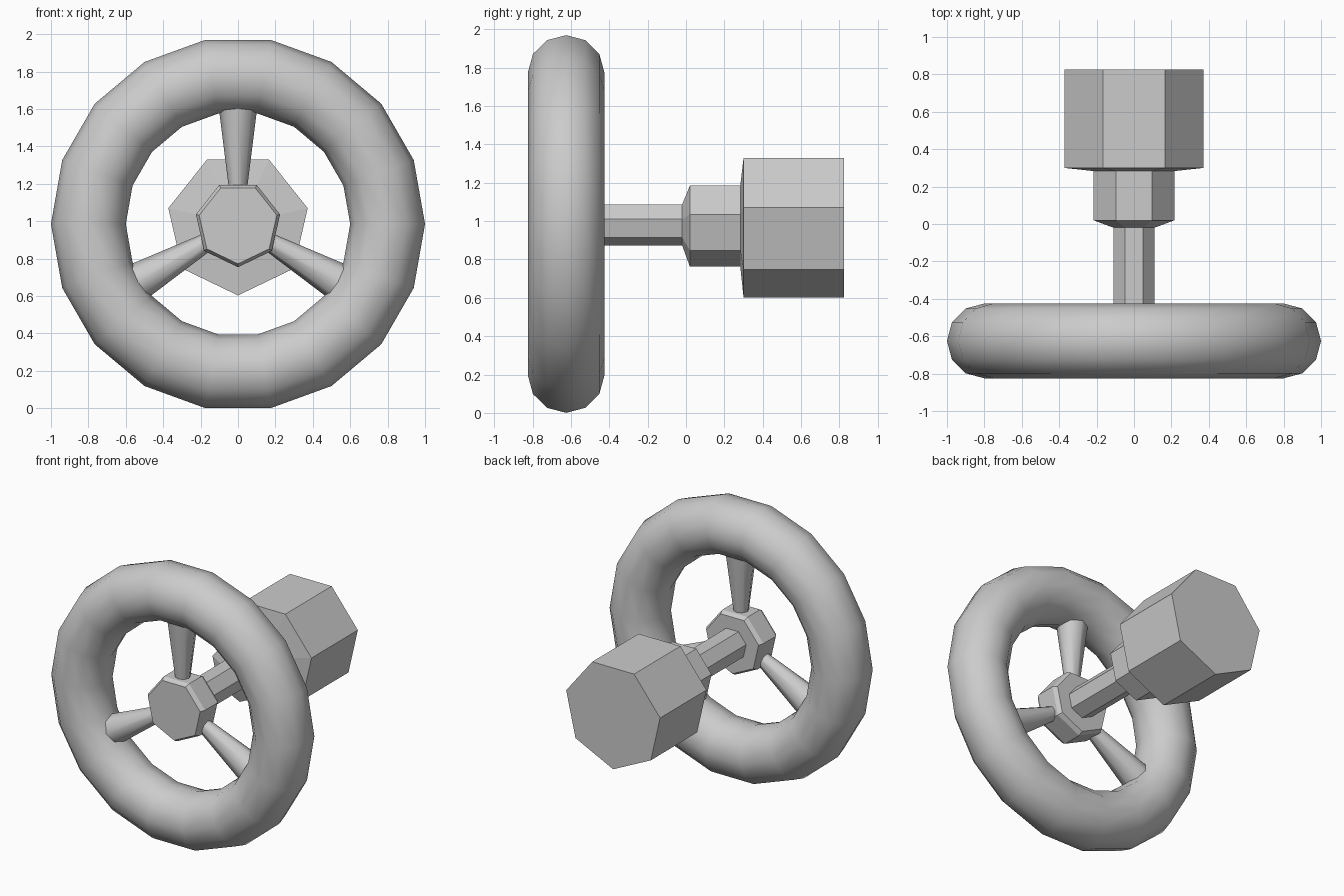
import bpy, bmesh
from math import pi, sin, cos, radians

if "Cube" in bpy.data.objects:
    bpy.data.objects.remove(bpy.data.objects["Cube"])

CZ = 0.985       # height of the shared axis
RING_Y = -0.625  # centre plane of the hand wheel


def lathe(name, profile, sides=7):
    """Turn (radius, y) points about the y axis, one corner pointing down."""
    bm = bmesh.new()
    rings = []
    for r, y in profile:
        rings.append([bm.verts.new((r * sin(2 * pi * i / sides), y,
                                    CZ - r * cos(2 * pi * i / sides)))
                      for i in range(sides)])
    for a, b in zip(rings, rings[1:]):
        for i in range(sides):
            j = (i + 1) % sides
            bm.faces.new((a[i], a[j], b[j], b[i]))
    bm.faces.new(rings[0])
    bm.faces.new(rings[-1])
    bmesh.ops.recalc_face_normals(bm, faces=bm.faces[:])
    mesh = bpy.data.meshes.new(name)
    bm.to_mesh(mesh)
    bm.free()
    obj = bpy.data.objects.new(name, mesh)
    bpy.context.collection.objects.link(obj)
    return obj


# Wheel rim
bpy.ops.mesh.primitive_torus_add(major_segments=18, minor_segments=12,
                                 major_radius=0.8, minor_radius=0.2,
                                 location=(0, RING_Y, CZ),
                                 rotation=(pi / 2, 0, 0))
rim = bpy.context.object
rim.name = "wheel_rim"
bpy.ops.object.shade_smooth()

# Three flared spokes, from inside the hub into the rim
R0, R1 = 0.12, 0.64
for n, deg in enumerate((0, 120, 240)):
    a = radians(deg)
    mid = (R0 + R1) / 2
    bpy.ops.mesh.primitive_cone_add(vertices=8, radius1=0.04, radius2=0.105,
                                    depth=R1 - R0,
                                    location=(mid * sin(a), RING_Y, CZ + mid * cos(a)),
                                    rotation=(0, a, 0))
    bpy.context.object.name = f"spoke_{n + 1}"
    bpy.ops.object.shade_smooth_by_angle(angle=radians(50))

# Chamfered hub
lathe("hub", [(0.213, -0.725), (0.231, -0.695), (0.231, -0.555), (0.213, -0.525)])

# Shaft, collar and large end block
lathe("shaft_and_block", [(0.112, -0.56), (0.112, -0.02), (0.222, 0.02), (0.222, 0.283),
                          (0.382, 0.3), (0.382, 0.825)])
